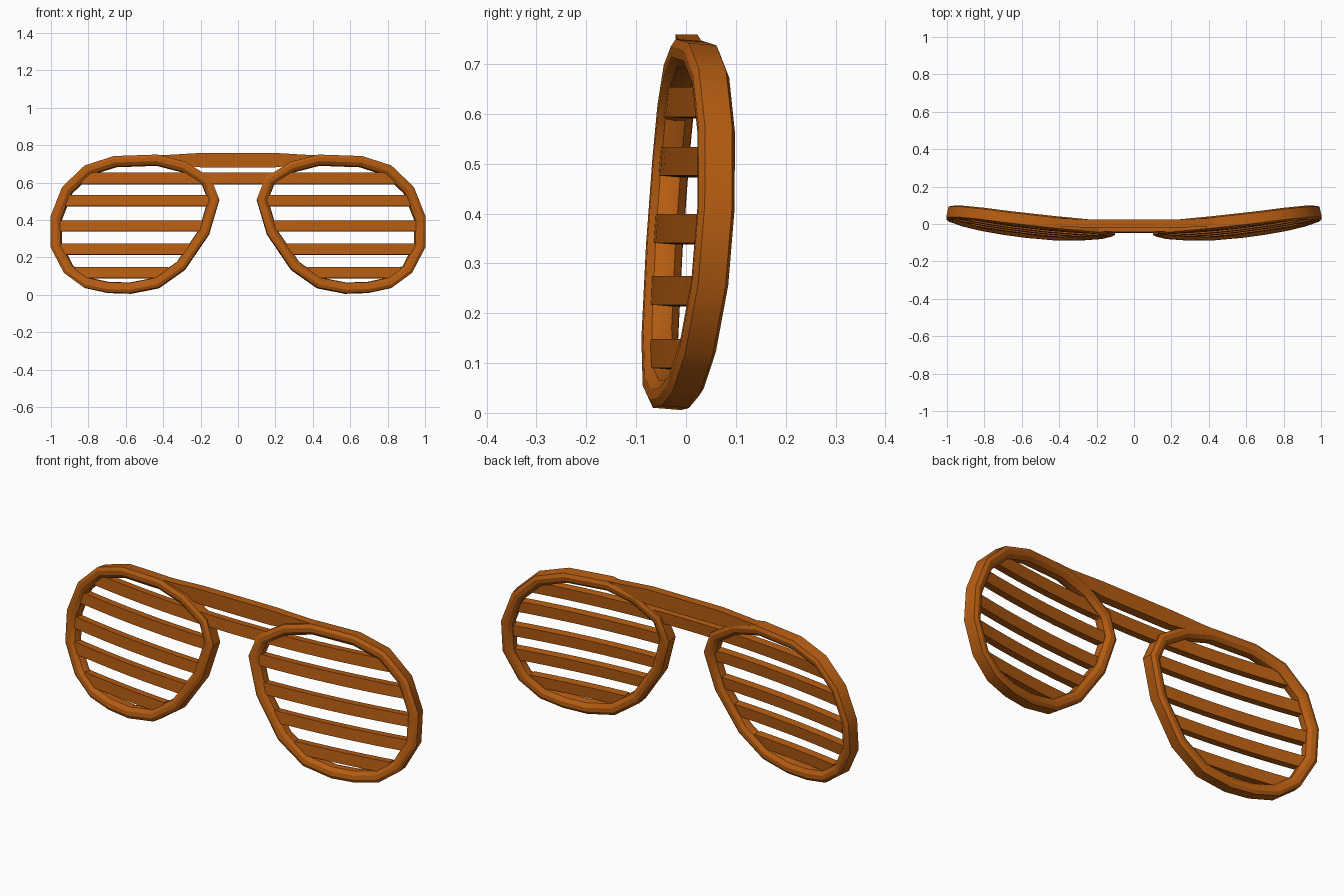
import bpy, bmesh, math
from mathutils import Vector

if "Cube" in bpy.data.objects:
    bpy.data.objects.remove(bpy.data.objects["Cube"])

mat = bpy.data.materials.new("amber_plastic")
mat.diffuse_color = (0.47, 0.11, 0.006, 1)
mat.use_nodes = True
mat.node_tree.nodes["Principled BSDF"].inputs["Base Color"].default_value = mat.diffuse_color

# Outer outline of one lens rim (x, z), clockwise from the nose
RIM = [(0.10, 0.51), (0.145, 0.625), (0.28, 0.71), (0.43, 0.748), (0.66, 0.74),
       (0.815, 0.69), (0.935, 0.575), (0.998, 0.415), (0.998, 0.255), (0.925, 0.115),
       (0.82, 0.038), (0.70, 0.012), (0.575, 0.008), (0.425, 0.037), (0.285, 0.135),
       (0.155, 0.325)]


def place(x, z, d):
    """Point on the curved, tilted face of the glasses, pushed d along its normal."""
    y = -0.043 + 0.105 * x * x + 0.083 * (z - 0.375)
    n = Vector((-0.21 * x, 1, -0.083)).normalized()
    return Vector((x, y, z)) + n * d


def inset(pts, t):
    """Mitred inward offset of a clockwise outline."""
    out = []
    for i, p in enumerate(pts):
        p = Vector(p)
        a = (p - Vector(pts[i - 1])).normalized()
        b = (Vector(pts[(i + 1) % len(pts)]) - p).normalized()
        na, nb = Vector((a.y, -a.x)), Vector((b.y, -b.x))
        out.append(p + (na + nb) * t / (1 + na.dot(nb)))
    return out


def loft(name, rings, closed):
    """Skin a list of equal-sized rings into one mesh."""
    bm = bmesh.new()
    vr = [[bm.verts.new(p) for p in r] for r in rings]
    n, m = len(vr), len(vr[0])
    for i in range(n if closed else n - 1):
        for j in range(m):
            bm.faces.new((vr[i][j], vr[i][(j + 1) % m],
                          vr[(i + 1) % n][(j + 1) % m], vr[(i + 1) % n][j]))
    if not closed:
        bm.faces.new(vr[0])
        bm.faces.new(vr[-1])
    bmesh.ops.recalc_face_normals(bm, faces=bm.faces)
    me = bpy.data.meshes.new(name)
    bm.to_mesh(me)
    bm.free()
    ob = bpy.data.objects.new(name, me)
    bpy.context.collection.objects.link(ob)
    me.materials.append(mat)
    bpy.ops.object.select_all(action='DESELECT')
    ob.select_set(True)
    bpy.context.view_layer.objects.active = ob
    bpy.ops.object.shade_smooth_by_angle(angle=math.radians(30))
    return ob


def mirror(ob):
    """Mirror to the other lens."""
    ob.modifiers.new("mirror", 'MIRROR').use_mirror_merge = False


def span(pts, z):
    """Left and right x where the outline crosses height z."""
    xs = []
    for i, b in enumerate(pts):
        a = pts[i - 1]
        if (a.y - z) * (b.y - z) < 0:
            xs.append(a.x + (b.x - a.x) * (z - a.y) / (b.y - a.y))
    return min(xs), max(xs)


# Lens rims: flat outer wall, rounded inner side (inset, depth)
SECTION = [(0, -0.028), (0.016, -0.037), (0.036, -0.035), (0.054, -0.02),
           (0.058, 0), (0.054, 0.02), (0.036, 0.035), (0.016, 0.037), (0, 0.028)]
loops = [[place(p.x, p.y, d) for p in inset(RIM, t)] for t, d in SECTION]
mirror(loft("lens_rim", list(zip(*loops)), True))


# Shutter slats, curved with the face
def slat(name, x0, x1, z, h, steps):
    rings = []
    for i in range(steps + 1):
        x = x0 + (x1 - x0) * i / steps
        rings.append([place(x, z + s * h, d) for s, d in
                      ((-1, -0.023), (1, -0.023), (1, 0.017), (-1, 0.017))])
    return loft(name, rings, False)


middle = inset(RIM, 0.035)
for i, z in enumerate((0.503, 0.368, 0.244, 0.117)):
    lo, hi = span(middle, z)
    mirror(slat("slat_%d" % (i + 2), lo, hi, z, 0.029, 8))

# The top slat runs across both lenses and forms the lower bridge
end = span(middle, 0.622)[1]
slat("bridge_slat", -end, end, 0.622, 0.03, 18)

# Upper bridge bar, tapering into the rims: (x, y, bottom z, top z)
half = [(0.48, 0.014, 0.708, 0.744), (0.38, 0.008, 0.70, 0.748), (0.2, 0.001, 0.682, 0.759)]
stations = [(-x, y, a, b) for x, y, a, b in half] + half[::-1]
loft("bridge_bar", [[(x, y - 0.022, a), (x, y - 0.022, b), (x, y + 0.022, b),
                     (x, y + 0.022, a)] for x, y, a, b in stations], False)
